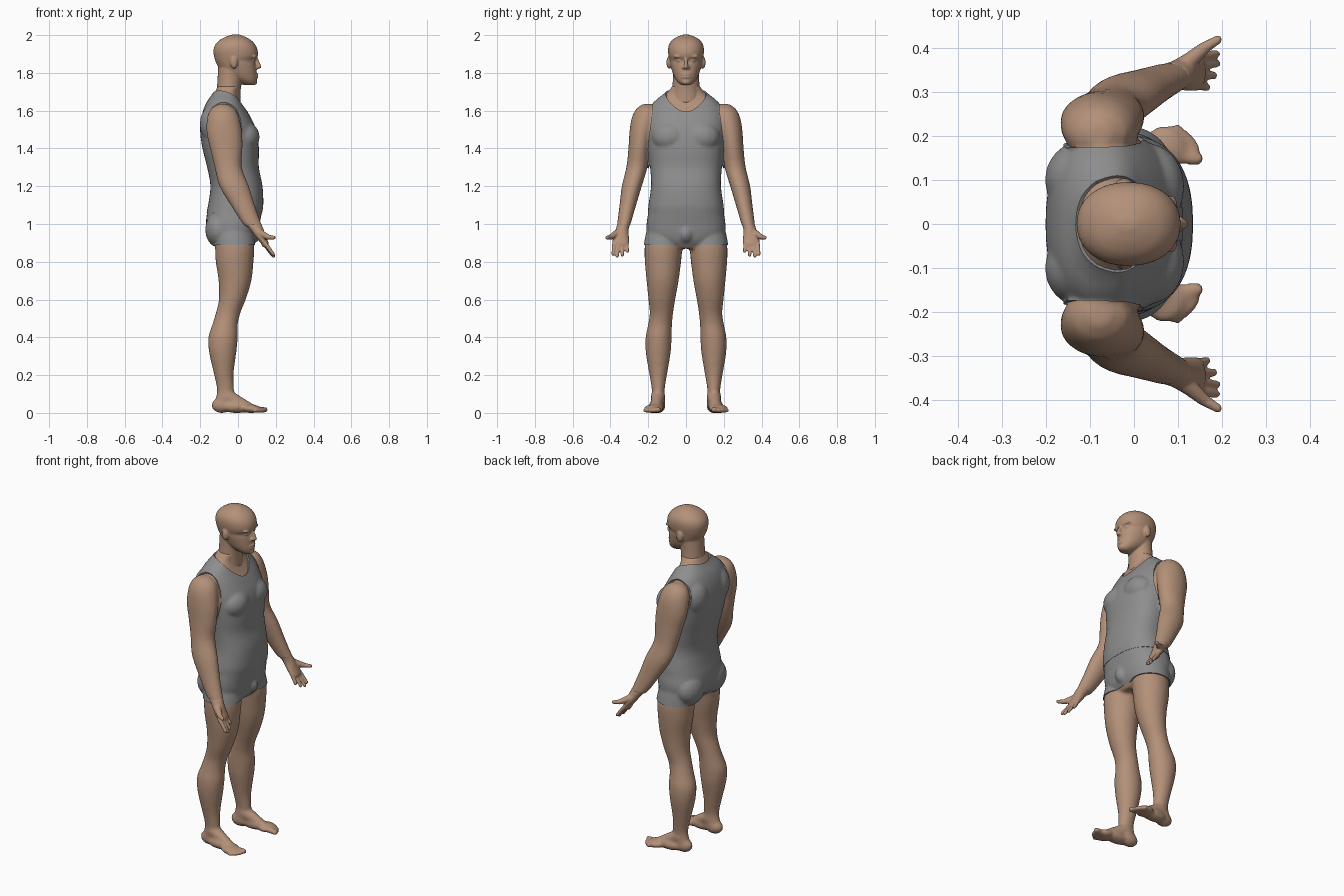
import bpy, bmesh, math
from mathutils import Vector, Matrix

if "Cube" in bpy.data.objects:
    bpy.data.objects.remove(bpy.data.objects["Cube"])


def material(name, rgb):
    m = bpy.data.materials.new(name)
    m.diffuse_color = (*rgb, 1)
    m.use_nodes = True
    m.node_tree.nodes["Principled BSDF"].inputs["Base Color"].default_value = m.diffuse_color
    return m


SKIN = material("skin", (0.45, 0.28, 0.19))
CLOTH = material("grey cloth", (0.27, 0.27, 0.275))


def loft(bm, rings, s=1, n=2.0, sides=24, sub=3):
    """Smooth horizontal rings (cx, cy, z, rx, ry) joined into a closed skin."""
    p = [Vector(r) for r in rings]
    last = len(p) - 1

    def slope(i):
        a, b = max(i - 1, 0), min(i + 1, last)
        return (p[b] - p[a]) / (p[b][2] - p[a][2])
    smooth = []
    for i in range(last):
        h = p[i + 1][2] - p[i][2]
        for k in range(sub):
            t = k / sub
            smooth.append(p[i] * (2 * t**3 - 3 * t**2 + 1) + p[i + 1] * (3 * t**2 - 2 * t**3)
                          + slope(i) * h * (t**3 - 2 * t**2 + t) + slope(i + 1) * h * (t**3 - t**2))
    smooth.append(p[last])
    loops = []
    for cx, cy, z, rx, ry in smooth:
        loop = []
        for k in range(sides):
            a = 2 * math.pi * k / sides
            c, d = math.cos(a), math.sin(a)
            x = cx + rx * math.copysign(abs(c) ** (2 / n), c)
            y = cy + ry * math.copysign(abs(d) ** (2 / n), d)
            loop.append(bm.verts.new((x, s * y, z)))
        loops.append(loop)
    for a, b in zip(loops, loops[1:]):
        for k in range(sides):
            j = (k + 1) % sides
            bm.faces.new((a[k], a[j], b[j], b[k]))
    bm.faces.new(loops[0])
    bm.faces.new(loops[-1])


def trunk(bm, rows, n):
    """Centred loft from rows of (z, back x, front x, half width)."""
    loft(bm, [((a + b) / 2, 0, z, (b - a) / 2, w) for z, a, b, w in rows], n=n, sides=40)


def blob(bm, c, r, s=1):
    m = Matrix.Translation((c[0], s * c[1], c[2])) @ Matrix.Diagonal((*r, 1))
    bmesh.ops.create_uvsphere(bm, u_segments=16, v_segments=10, radius=1, matrix=m)


def capsule(bm, p, q, r0, r1, s=1):
    """One sphere pulled apart along its axis from p to q."""
    p, q = (Vector((v[0], s * v[1], v[2])) for v in (p, q))
    turn = (q - p).to_track_quat('Z', 'Y')
    for v in bmesh.ops.create_uvsphere(bm, u_segments=14, v_segments=9, radius=1)["verts"]:
        v.co = q + turn @ v.co * r1 if v.co.z > 0 else p + turn @ v.co * r0


def bake(ob):
    dg = bpy.context.evaluated_depsgraph_get()
    me = bpy.data.meshes.new_from_object(ob.evaluated_get(dg))
    ob.modifiers.clear()
    ob.data = me


def finish(name, bm, mat):
    me = bpy.data.meshes.new(name)
    bm.to_mesh(me)
    bm.free()
    me.materials.append(mat)
    ob = bpy.data.objects.new(name, me)
    bpy.context.collection.objects.link(ob)
    return ob


def shade(ob):
    ob.data.polygons.foreach_set("use_smooth", [True] * len(ob.data.polygons))
    ob.data.set_sharp_from_angle(angle=math.radians(50))


def fuse(name, bm, voxel, smooth):
    """Melt overlapping pieces into one organic surface."""
    bmesh.ops.recalc_face_normals(bm, faces=bm.faces)
    ob = finish(name, bm, SKIN)
    m = ob.modifiers.new("melt", 'REMESH')
    m.mode, m.voxel_size = 'VOXEL', voxel
    m = ob.modifiers.new("soften", 'SMOOTH')
    m.factor, m.iterations = 0.5, smooth
    bake(ob)
    ob.data.materials.clear()
    ob.data.materials.append(SKIN)
    shade(ob)
    return ob


# Head and neck
bm = bmesh.new()
trunk(bm, [(1.735, .035, .085, .022), (1.75, 0, .097, .042), (1.78, -.06, .1, .063),
           (1.82, -.098, .097, .077), (1.845, -.112, .094, .083), (1.865, -.121, .09, .086),
           (1.888, -.127, .104, .092), (1.92, -.13, .104, .095), (1.95, -.12, .091, .09),
           (1.975, -.095, .067, .072), (1.993, -.06, .033, .043), (2.003, -.03, .005, .012)], 2.15)
loft(bm, [(-.055, 0, 1.64, .07, .085), (-.05, 0, 1.7, .064, .075),
          (-.045, 0, 1.76, .064, .07), (-.04, 0, 1.83, .065, .07)])
blob(bm, (.1, 0, 1.832), (.025, .014, .012))
capsule(bm, (.093, 0, 1.885), (.112, 0, 1.835), .008, .011)
for z in (1.778, 1.791):
    blob(bm, (.096, 0, z), (.011, .026, .007))
blob(bm, (.083, 0, 1.752), (.02, .025, .016))
for s in (1, -1):
    blob(bm, (-.022, .09, 1.855), (.02, .014, .033), s)
    blob(bm, (.084, .036, 1.887), (.016, .03, .009), s)
    blob(bm, (.075, .034, 1.865), (.015, .015, .01), s)
    blob(bm, (.1, .012, 1.828), (.011, .009, .008), s)
fuse("head", bm, .005, 2)

# Hands: one made, one mirrored
bm = bmesh.new()
loft(bm, [(.145, .346, .878, .015, .038), (.143, .346, .895, .02, .044),
          (.122, .344, .93, .028, .042), (.1, .338, .97, .036, .034),
          (.078, .33, 1.0, .046, .034)])
for p, q in (((.147, .38, .893), (.187, .386, .84)), ((.148, .36, .888), (.188, .364, .83)),
             ((.146, .338, .888), (.181, .337, .836)), ((.142, .316, .895), (.165, .31, .856))):
    capsule(bm, p, q, .0115, .009)
capsule(bm, (.12, .365, .95), (.16, .4, .93), .021, .014)
capsule(bm, (.16, .4, .93), (.19, .418, .928), .014, .01)
left = fuse("left_hand", bm, .005, 1)
right = bpy.data.objects.new("right_hand", left.data.copy())
bpy.context.collection.objects.link(right)
right.data.transform(Matrix.Diagonal((1, -1, 1, 1)))
right.data.flip_normals()

# Torso
bm = bmesh.new()
trunk(bm, [(.87, -.08, .06, .09), (.91, -.125, .088, .165), (.95, -.15, .1, .198),
           (1.0, -.163, .108, .203), (1.06, -.158, .12, .194), (1.1, -.15, .126, .191),
           (1.2, -.138, .122, .177), (1.3, -.155, .102, .182), (1.4, -.18, .103, .193),
           (1.5, -.193, .088, .2), (1.58, -.183, .05, .193), (1.64, -.16, .015, .165),
           (1.69, -.126, -.002, .105), (1.73, -.108, .01, .072)], 2.4)
blob(bm, (.065, 0, .95), (.055, .04, .05))
for s in (1, -1):
    blob(bm, (.035, .085, 1.46), (.072, .09, .075), s)     # chest
    blob(bm, (-.1, .1, .97), (.068, .095, .09), s)         # seat
    blob(bm, (-.12, .1, 1.53), (.075, .08, .1), s)         # shoulder blade
    # Arms
    loft(bm, [(.088, .333, .985, .045, .034), (.075, .329, 1.0, .049, .036),
              (.025, .308, 1.1, .064, .044), (-.02, .287, 1.2, .078, .053),
              (-.052, .26, 1.3, .072, .056), (-.062, .247, 1.4, .086, .058),
              (-.072, .236, 1.48, .094, .064), (-.078, .218, 1.56, .086, .07),
              (-.08, .208, 1.61, .064, .055), (-.08, .204, 1.635, .025, .025)], s)
    # Legs
    loft(bm, [(-.075, .146, .025, .055, .036), (-.07, .146, .07, .05, .035),
              (-.066, .147, .12, .045, .034), (-.075, .147, .2, .051, .046),
              (-.081, .147, .32, .072, .066), (-.079, .145, .4, .078, .069),
              (-.068, .137, .47, .067, .063), (-.052, .13, .53, .065, .062),
              (-.03, .128, .6, .071, .071), (-.016, .124, .7, .087, .085),
              (-.018, .122, .8, .1, .096), (-.018, .119, .88, .104, .1),
              (-.03, .11, .98, .1, .09)], s)
    # Feet
    blob(bm, (-.085, .145, .04), (.056, .037, .041), s)
    blob(bm, (-.005, .158, .032), (.09, .042, .033), s)
    blob(bm, (.07, .172, .022), (.05, .053, .023), s)
    capsule(bm, (-.055, .148, .085), (.075, .16, .024), .04, .022, s)
    for x, y, r in ((.143, .148, .016), (.14, .171, .012), (.13, .189, .012),
                    (.117, .204, .011), (.1, .217, .011)):
        capsule(bm, (.07, .17 + (y - .17) * .7, .02), (x, y, r), .016, r, s)
body = fuse("body", bm, .009, 4)

# Garment outlines: neckline curve, armholes and hems
HEM, CUFF, ARM, STEP = 1.058, .888, (.175, 1.6), .03


def neck(y):
    k, t = divmod(abs(y) / STEP, 1)
    return 1.617 + 4 * STEP**2 * (k * k + t * (2 * k + 1))


def region(c):
    if abs(c.y) + .1 * (c.z - ARM[1]) > ARM[0] or c.z < CUFF:
        return 0
    if c.z < HEM:
        return 2
    return 0 if c.z + .6 * c.x > neck(c.y) else 1


bm = bmesh.new()
bm.from_mesh(body.data)


def cut(co, no, keep):
    faces = [f for f in bm.faces if keep(f.calc_center_median())]
    geom = faces + list({e for f in faces for e in f.edges}) + list({v for f in faces for v in f.verts})
    bmesh.ops.bisect_plane(bm, geom=geom, plane_co=co, plane_no=no)


for z in (HEM, CUFF):
    cut((0, 0, z), (0, 0, 1), lambda c: abs(c.z - z) < .03 and abs(c.y) < .24)
for s in (1, -1):
    cut((0, s * ARM[0], ARM[1]), (0, s, .1), lambda c: c.z > 1.2 and c.y * s > .1)
    for k in range(5):
        lo = k * STEP
        cut((0, s * lo, neck(lo)), (.6, -s * 4 * STEP * (2 * k + 1), 1),
            lambda c: c.z > 1.5 and lo <= c.y * s < lo + STEP)

# Split the figure into skin, tank top and shorts; cloth gets thickness
for idx, name, mat in ((0, "skin_body", SKIN), (1, "tank_top", CLOTH), (2, "shorts", CLOTH)):
    part = bm.copy()
    bmesh.ops.delete(part, geom=[f for f in part.faces if region(f.calc_center_median()) != idx],
                     context='FACES')
    ob = finish(name, part, mat)
    if idx:
        m = ob.modifiers.new("thickness", 'SOLIDIFY')
        m.thickness, m.offset = (.008 if idx == 1 else .006), 1
        bake(ob)
    shade(ob)
bpy.data.objects.remove(body)
